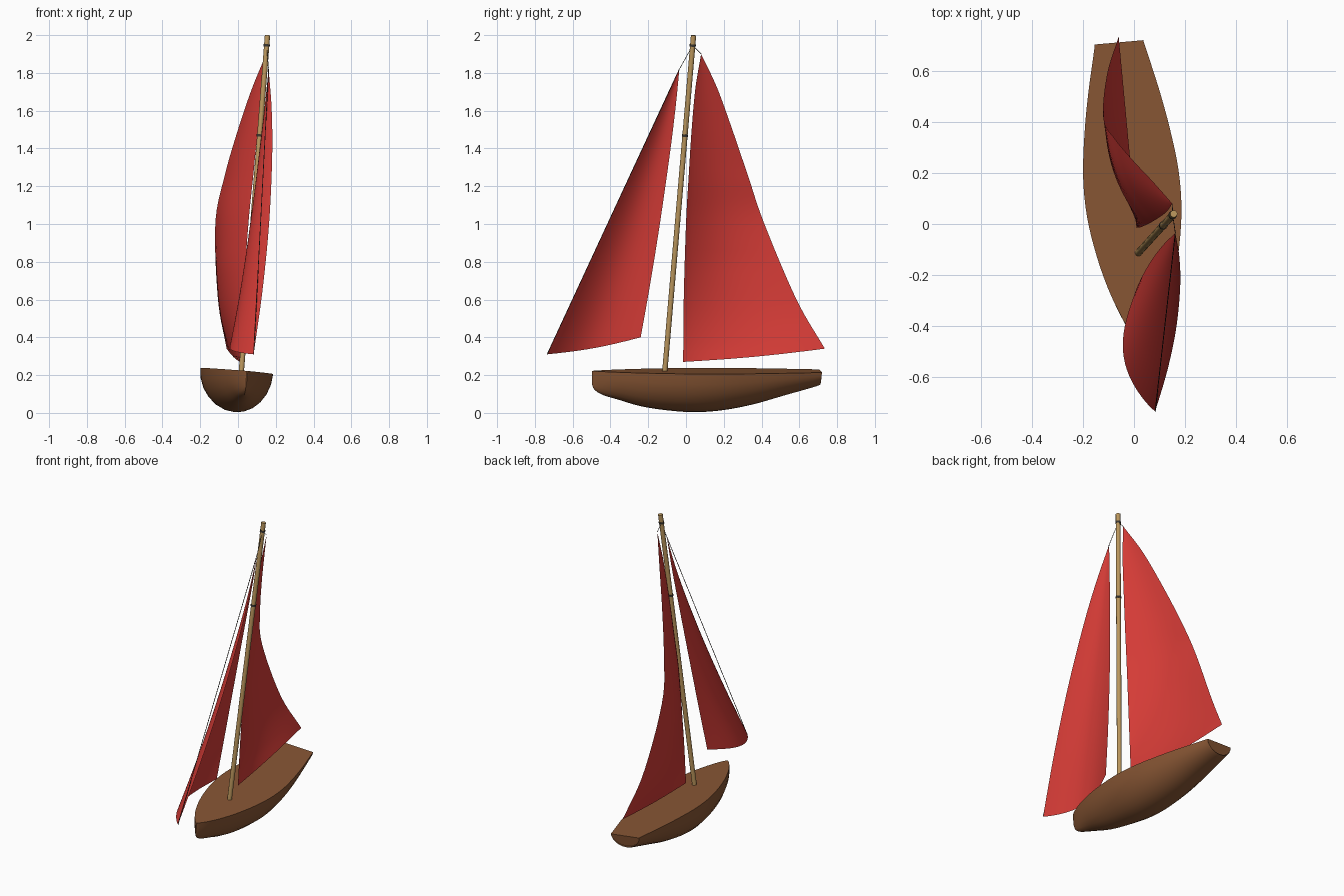
import bpy, bmesh, math
from mathutils import Vector, Matrix

if "Cube" in bpy.data.objects:
    bpy.data.objects.remove(bpy.data.objects["Cube"])


def material(name, rgb):
    m = bpy.data.materials.new(name)
    m.diffuse_color = (*rgb, 1)
    m.use_nodes = True
    m.node_tree.nodes["Principled BSDF"].inputs["Base Color"].default_value = m.diffuse_color
    return m


RED = material("sail_red", (0.66, 0.044, 0.037))
BROWN = material("hull_brown", (0.25, 0.095, 0.035))
TAN = material("mast_tan", (0.50, 0.31, 0.11))
DARK = material("dark_fittings", (0.04, 0.035, 0.03))


def spline(pts, t):
    """Catmull-Rom curve through the points, t in 0..1"""
    pts = [Vector(p) for p in pts]
    n = len(pts) - 1
    i = min(int(t * n), n - 1)
    f = t * n - i
    p1, p2 = pts[i], pts[i + 1]
    p0 = pts[i - 1] if i > 0 else 2 * p1 - p2
    p3 = pts[i + 2] if i + 2 <= n else 2 * p2 - p1
    return 0.5 * (2 * p1 + (p2 - p0) * f + (2 * p0 - 5 * p1 + 4 * p2 - p3) * f**2
                  + (3 * p1 - p0 - 3 * p2 + p3) * f**3)


def finish(name, bm, mat, angle=40, solid=True):
    bmesh.ops.remove_doubles(bm, verts=bm.verts, dist=1e-5)
    if solid:
        bmesh.ops.recalc_face_normals(bm, faces=bm.faces)
    me = bpy.data.meshes.new(name)
    bm.to_mesh(me)
    bm.free()
    me.materials.append(mat)
    ob = bpy.data.objects.new(name, me)
    bpy.context.collection.objects.link(ob)
    bpy.context.view_layer.objects.active = ob
    ob.select_set(True)
    bpy.ops.object.shade_smooth_by_angle(angle=math.radians(angle))
    ob.select_set(False)
    return ob


def skin(bm, rows):
    """Quads between neighbouring rows of points"""
    vs = [[bm.verts.new(p) for p in r] for r in rows]
    for a, b in zip(vs, vs[1:]):
        for k in range(len(a) - 1):
            bm.faces.new((a[k], a[k + 1], b[k + 1], b[k]))
    return vs


def rod(name, a, b, r, mat, sides=16):
    a, b = Vector(a), Vector(b)
    d = b - a
    bm = bmesh.new()
    bmesh.ops.create_cone(bm, cap_ends=True, segments=sides, radius1=r, radius2=r,
                          depth=d.length)
    rot = d.to_track_quat('Z', 'Y').to_matrix().to_4x4()
    bm.transform(Matrix.Translation((a + b) / 2) @ rot)
    return finish(name, bm, mat)


# Hull: stations of (position along, half beam, depth), heeled and yawed
stations = [(-.50, .003, .07), (-.485, .016, .10), (-.44, .046, .128), (-.36, .086, .152),
            (-.24, .13, .187), (-.10, .165, .209), (.05, .187, .219), (.20, .188, .208),
            (.36, .169, .177), (.52, .14, .131), (.69, .101, .082), (.715, .096, .068)]
bm = bmesh.new()
rows = []
for i in range(45):
    v, b, d = spline(stations, i / 44)
    rows.append([(-b * math.cos(a), v, -d * math.sin(a))
                 for a in (math.pi * k / 12 for k in range(13))])
for r in rows[-1:]:  # transom leans a little forward at the bottom
    rows[-1] = [(x, y + z * 0.15, z) for x, y, z in r]
vs = skin(bm, rows)
bm.faces.new([r[0] for r in vs] + [r[-1] for r in reversed(vs)])   # deck
bm.faces.new(vs[0])
bm.faces.new(vs[-1])
bm.transform(Matrix.Translation((0.005, 0, 0.222))
             @ Matrix.Rotation(math.radians(5.1), 4, 'Z')
             @ Matrix.Rotation(math.radians(5.0), 4, 'Y'))
finish("hull", bm, BROWN, 35)

# Mast with two dark bands
base, top = Vector((.017, -.113, .21)), Vector((.156, .04, 1.999))
rod("mast", base, top, .014, TAN)


def mast_at(z):
    return base.lerp(top, (z - base.z) / (top.z - base.z))


for name, z in (("lower_band", 1.468), ("upper_band", 1.945)):
    rod(name, mast_at(z - .006), mast_at(z + .006), .0165, DARK)


def sail(name, luff, leech, belly, peak, sag):
    """Sheet between two edge curves, bulging to the left"""
    bm = bmesh.new()
    rows = []
    for i in range(41):
        t = i / 40
        a, b = spline(luff, t), spline(leech, t)
        row = []
        for k in range(25):
            s = k / 24
            p = a.lerp(b, s)
            w = math.sin(math.pi * s ** peak)
            p.x -= belly(t) * (b - a).length * w
            p.z -= sag * math.sin(math.pi * s) * (1 - t) ** 3
            row.append(p)
        rows.append(row)
    skin(bm, rows)
    return finish(name, bm, RED, 180, solid=False)


# Mainsail
main_luff = [(.01, -.015, .27), (.027, -.012, .6), (.055, 0, 1.0), (.08, .014, 1.25),
             (.105, .03, 1.5), (.13, .05, 1.72), (.15, .08, 1.9)]
main_leech = [(-.06, .735, .34), (-.106, .585, .6), (-.12, .415, 1.0), (-.072, .33, 1.25),
              (0, .245, 1.5), (.075, .165, 1.72), (.15, .08, 1.9)]
sail("mainsail", main_luff, main_leech,
     lambda t: .12 * min(1, 4 * t) ** .8 * (1 - .6 * t), .85, .008)

# Jib
jib_luff = [(.083, -.735, .31), (.131, -.573, .66), (.165, -.411, 1.01),
            (.181, -.248, 1.36), (.178, -.132, 1.61), (.162, -.035, 1.82)]
jib_leech = [(.015, -.24, .40), (.04, -.19, .68), (.072, -.137, 1.01),
             (.11, -.087, 1.36), (.14, -.056, 1.61), (.162, -.035, 1.82)]
sail("jib", jib_luff, jib_leech, lambda t: .185 * (1 - .3 * t), .85, .012)

# Rigging lines
knot = mast_at(1.945)
rod("forestay", jib_luff[0], jib_luff[-1], .002, DARK, 6)
rod("jib_halyard", jib_luff[-1], knot, .0015, DARK, 6)
rod("main_halyard", main_luff[-1], knot, .0015, DARK, 6)
